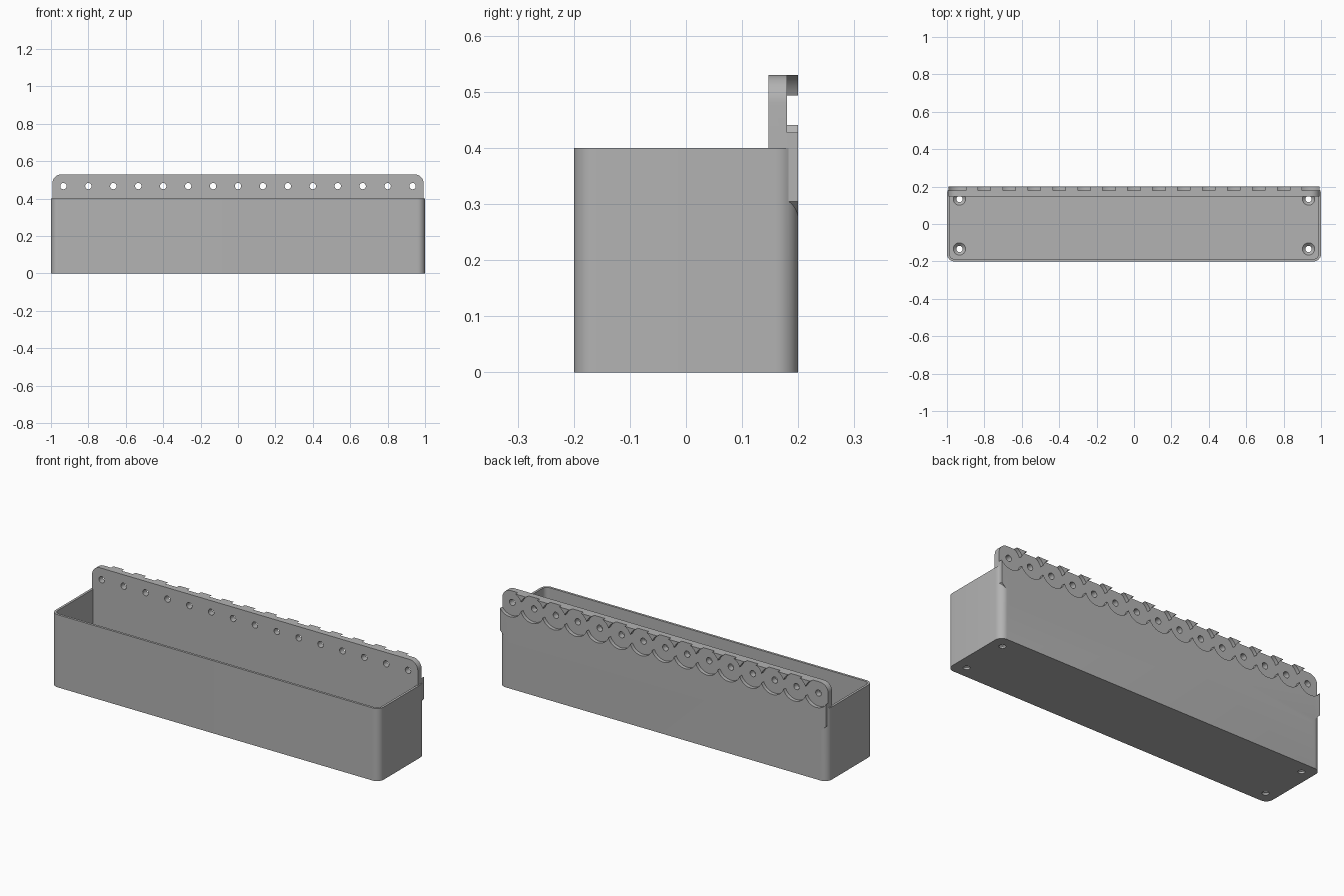
import bpy
import bmesh
from math import sin, cos, radians, acos, degrees, pi
from mathutils import Vector

if "Cube" in bpy.data.objects:
    bpy.data.objects.remove(bpy.data.objects["Cube"])

HALF_X, HALF_Y, RIM = 1.0, 0.2, 0.4
WALL, FLOOR = 0.013, 0.026
PLATE_Y, PLATE_X, PLATE_TOP = 0.147, 0.993, 0.53
PITCH, HOLE_Z, HOLE_R = 2 / 15, 0.467, 0.017
SCALLOP_R = 0.0716
hole_xs = [(i - 7) * PITCH for i in range(15)]

grey = bpy.data.materials.new("plain grey")
grey.use_nodes = True
grey.diffuse_color = (0.45, 0.45, 0.45, 1)
grey.node_tree.nodes["Principled BSDF"].inputs["Base Color"].default_value = grey.diffuse_color


def arc(cx, cy, r, start, end, steps=10):
    angles = [radians(start + (end - start) * i / steps) for i in range(steps + 1)]
    return [(cx + r * cos(a), cy + r * sin(a)) for a in angles]


def prism(name, outline, low, high, upright=True):
    """Extrude an outline along z, or along y when it is drawn in x and z."""
    bm = bmesh.new()
    place = (lambda u, v, d: (u, v, d)) if upright else (lambda u, v, d: (u, d, v))
    face = bm.faces.new([bm.verts.new(place(u, v, low)) for u, v in outline])
    moved = bmesh.ops.extrude_face_region(bm, geom=[face])["geom"]
    verts = [g for g in moved if isinstance(g, bmesh.types.BMVert)]
    bmesh.ops.translate(bm, verts=verts, vec=Vector(place(0, 0, high - low)))
    bmesh.ops.recalc_face_normals(bm, faces=bm.faces)
    mesh = bpy.data.meshes.new(name)
    bm.to_mesh(mesh)
    bm.free()
    mesh.materials.append(grey)
    obj = bpy.data.objects.new(name, mesh)
    bpy.context.collection.objects.link(obj)
    return obj


def combine(target, tool, operation):
    """Apply a boolean and discard the tool."""
    bpy.ops.object.select_all(action="DESELECT")
    bpy.context.view_layer.objects.active = target
    target.select_set(True)
    mod = target.modifiers.new("combine", "BOOLEAN")
    mod.operation, mod.solver, mod.object = operation, "EXACT", tool
    bpy.ops.object.modifier_apply(modifier=mod.name)
    bpy.data.objects.remove(tool)


# Rounded bin body
r = 0.04
cx, cy = HALF_X - r, HALF_Y - r
body = (arc(cx, cy, r, 0, 90) + arc(-cx, cy, r, 90, 180)
        + arc(-cx, -cy, r, 180, 270) + arc(cx, -cy, r, 270, 360))
bin_body = prism("wall_bin", body, 0, RIM)

# Mounting plate with rounded top corners and sloped lower wings
r = 0.05
cx, cz = PLATE_X - r, PLATE_TOP - r
plate = (arc(cx, cz, r, 0, 90) + arc(-cx, cz, r, 90, 180)
         + [(-PLATE_X, 0.305), (-0.943, 0.255), (0.943, 0.255), (PLATE_X, 0.305)])
combine(bin_body, prism("mounting_plate", plate, PLATE_Y, HALF_Y, False), "UNION")

# Open cavity, leaving a thick back wall
r = 0.027
cx, cy = HALF_X - WALL - r, -HALF_Y + WALL + r
cavity = ([(cx + r, PLATE_Y), (-cx - r, PLATE_Y)]
          + arc(-cx, cy, r, 180, 270) + arc(cx, cy, r, 270, 360))
combine(bin_body, prism("cavity_cutter", cavity, FLOOR, 0.7), "DIFFERENCE")

# Chain of overlapping round recesses across the plate's back
cusp = degrees(acos(PITCH / 2 / SCALLOP_R))
chain = []
for sign, xs in ((1, hole_xs[::-1]), (-1, hole_xs)):
    turn = 0 if sign > 0 else 180
    for i, x in enumerate(xs):
        start = turn + (0 if i == 0 else cusp)
        end = turn + 180 - (0 if i == len(xs) - 1 else cusp)
        points = arc(x, HOLE_Z, SCALLOP_R, start, end, 20)
        chain += points[:-1]
combine(bin_body, prism("recess_cutter", chain, 0.18, 0.25, False), "DIFFERENCE")

# Row of mounting holes
for x in hole_xs:
    circle = arc(x, HOLE_Z, HOLE_R, 0, 360, 24)[:-1]
    combine(bin_body, prism("hole_cutter", circle, 0.1, 0.25, False), "DIFFERENCE")

# Countersunk floor holes
for x in (hole_xs[0], hole_xs[-1]):
    for y in (-PITCH, PITCH):
        circle = arc(x, y, HOLE_R, 0, 360, 24)[:-1]
        combine(bin_body, prism("drain_cutter", circle, -0.1, FLOOR + 0.002), "DIFFERENCE")
        bpy.ops.mesh.primitive_cone_add(vertices=24, radius1=HOLE_R - 0.001, radius2=0.033,
                                        depth=0.016, location=(x, y, FLOOR - 0.0079))
        combine(bin_body, bpy.context.object, "DIFFERENCE")

# Smooth the rounded corners, keep crisp edges
mesh = bin_body.data
mesh.materials.clear()
mesh.materials.append(grey)
for poly in mesh.polygons:
    poly.material_index = 0
bpy.ops.object.select_all(action="DESELECT")
bin_body.select_set(True)
bpy.context.view_layer.objects.active = bin_body
bpy.ops.object.shade_smooth_by_angle(angle=pi / 6)
